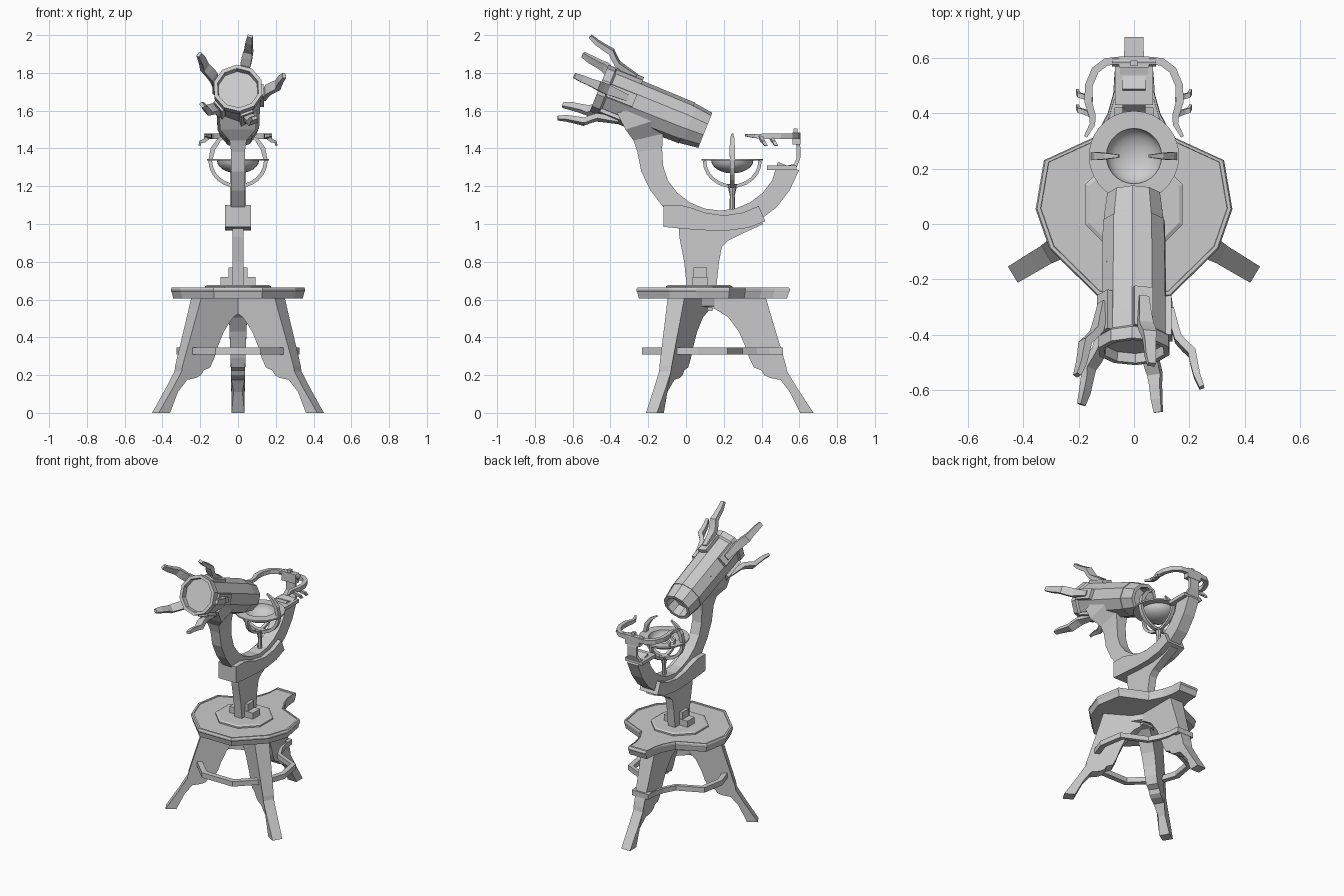
import bpy, bmesh, math
from mathutils import Vector, Matrix

if "Cube" in bpy.data.objects:
    bpy.data.objects.remove(bpy.data.objects["Cube"])

def finish(name, bm, mat=None, smooth=False):
    bmesh.ops.remove_doubles(bm, verts=bm.verts, dist=1e-5)
    bmesh.ops.recalc_face_normals(bm, faces=bm.faces)
    me = bpy.data.meshes.new(name)
    bm.to_mesh(me)
    bm.free()
    ob = bpy.data.objects.new(name, me)
    bpy.context.collection.objects.link(ob)
    if mat:
        me.transform(mat)
    if smooth:
        bpy.context.view_layer.objects.active = ob
        ob.select_set(True)
        bpy.ops.object.shade_smooth_by_angle(angle=math.radians(35))
        ob.select_set(False)
    return ob

def skin(name, rings, caps=True, closed=False, mat=None, smooth=False):
    """Join equal-length closed rings of points into a surface."""
    bm = bmesh.new()
    vr = [[bm.verts.new(p) for p in r] for r in rings]
    n = len(rings[0])
    pairs = list(zip(vr, vr[1:])) + ([(vr[-1], vr[0])] if closed else [])
    for a, b in pairs:
        for i in range(n):
            j = (i + 1) % n
            bm.faces.new((a[i], a[j], b[j], b[i]))
    if caps and not closed:
        bm.faces.new(vr[0])
        bm.faces.new(vr[-1])
    return finish(name, bm, mat, smooth)

def box(name, x, y, z, mat=None):
    c = [(x[0], y[0]), (x[1], y[0]), (x[1], y[1]), (x[0], y[1])]
    return skin(name, [[(a, b, h) for a, b in c] for h in z], mat=mat)

def side_profile(name, pts, width, mat=None):
    """Extrude a (y, z) outline along x; width(z) is the half width."""
    return skin(name, [[(s * width(z), y, z) for y, z in pts] for s in (-1, 1)], mat=mat)

def ribbon(name, pts, side, w, t, mat=None):
    """Rectangular bar along a path; w = half widths along side, t = half thicknesses."""
    pts, side, n = [Vector(p) for p in pts], Vector(side).normalized(), len(pts)
    w = w if isinstance(w, (list, tuple)) else [w] * n
    t = t if isinstance(t, (list, tuple)) else [t] * n
    rings = []
    for i, p in enumerate(pts):
        tan = (pts[min(i + 1, n - 1)] - pts[max(i - 1, 0)]).normalized()
        up = tan.cross(side).normalized() * t[i]
        sd = side * w[i]
        rings.append([p + sd + up, p - sd + up, p - sd - up, p + sd - up])
    return skin(name, rings, mat=mat)

def lathe(name, prof, n, mat=None, phase=0, smooth=False):
    """Revolve an (r, z) profile around z."""
    ang = [math.radians(phase) + math.tau * i / n for i in range(n)]
    return skin(name, [[(r * math.cos(a), r * math.sin(a), z) for a in ang] for r, z in prof],
                caps=False, closed=True, mat=mat, smooth=smooth)

# table top with a tongue over the rear leg
half = [(.13, -.262), (.305, -.09), (.355, .054), (.325, .23), (.14, .315),
        (.095, .40), (.075, .47), (.07, .55)]
outline = half + [(-x, y) for x, y in reversed(half)]
def level(s, z):
    return [(x * s, .1 + (y - .1) * s, z) for x, y in outline]
skin("table_top", [level(.965, .605), level(.99, .64), level(1, .645), level(1, .655),
                   level(.985, .665), level(.95, .665), level(.945, .66)])
lathe("table_plate", [(0, .65), (.19, .65), (.19, .67), (.175, .677), (0, .677)], 8,
      Matrix.Translation((0, .07, 0)), 22.5)
box("table_hub", (-.04, .04), (.05, .14), (.54, .62))

# brace linking the legs
skin("leg_brace", [level(.92, .31), level(.92, .345), level(.82, .345), level(.82, .31)], closed=True)

# three legs sharing one side profile
leg = [(.255, .62), (.275, .55), (.365, .25), (.37, .22), (.425, .13), (.51, 0), (.44, 0),
       (.385, .11), (.335, .175), (.28, .185), (.25, .2), (.235, .225), (.195, .24),
       (.17, .29), (.15, .35), (.115, .43), (.06, .505), (-.01, .55), (-.08, .565), (-.08, .62)]
def leg_width(z):
    if z < .12:
        return .034 - .1 * z
    return .036 if z < .2 else .036 + (z - .2) * .038
for nm, y0, ang in (("rear_leg", .165, 0), ("front_right_leg", .08, -121), ("front_left_leg", .08, 121)):
    side_profile(nm, leg, leg_width,
                 Matrix.Translation((0, y0, 0)) @ Matrix.Rotation(math.radians(ang), 4, 'Z'))

# pillar with clamp blocks
side_profile("pillar", [(.005, .66), (-.01, .8), (-.035, .93), (-.04, 1.0), (.36, 1.02), (.41, 1.0),
                        (.3, .95), (.22, .91), (.19, .88), (.175, .8), (.16, .66)], lambda z: .028)
box("pillar_clamp", (-.05, .05), (.04, .11), (.67, .77))
box("pillar_clamp_foot", (-.092, .092), (.035, .115), (.67, .72))

# cradle holding the curved arm
side_profile("cradle", [(-.12, 1.1), (-.12, .985), (-.02, .975), (.1, .967), (.22, .965), (.33, .98),
                        (.42, 1.015), (.385, 1.095), (.3, 1.06), (.2, 1.045), (.1, 1.06), (.03, 1.085),
                        (-.03, 1.1)], lambda z: .07)

# C-shaped arm, flaring into the saddle under the tube
C = Vector((0, .18, 1.39))
def arc(a, r=.372):
    a = math.radians(a)
    return C + Vector((0, r * math.cos(a), r * math.sin(a)))
path = [(0, -.25, 1.62), (0, -.225, 1.53), (0, -.2, 1.46)] + [arc(a) for a in range(180, 345, 15)] + [arc(347)]
ws = [.1, .095, .045] + [.036] * 6 + [.042] * 6
ts = [.12, .1, .08, .066, .06] + [.053] * 9 + [.06]
ribbon("curved_arm", path, (1, 0, 0), ws, ts)

# rear plate and upright hinge
box("rear_plate", (-.068, .068), (.43, .585), (1.287, 1.31))
ribbon("rear_upright", [(0, .54, 1.3), (0, .58, 1.31), (0, .595, 1.35), (0, .595, 1.41), (0, .585, 1.46)],
       (1, 0, 0), [.05, .05, .035, .035, .05], .01)
box("hinge_block", (-.055, .055), (.565, .605), (1.42, 1.485))
lathe("hinge_pin", [(0, -.08), (.017, -.08), (.017, .08), (0, .08)], 10,
      Matrix.Translation((0, .585, 1.47)) @ Matrix.Rotation(math.pi / 2, 4, 'Y'))
box("hinge_tab", (-.012, .012), (.57, .59), (1.48, 1.505))

# pair of hooked arms with small fingers
for nm, s in (("right", 1), ("left", -1)):
    ribbon(nm + "_hook", [(s * .05, .59, 1.465), (s * .1, .585, 1.465), (s * .14, .555, 1.465),
                          (s * .163, .5, 1.465), (s * .165, .44, 1.465), (s * .15, .39, 1.465),
                          (s * .15, .36, 1.465), (s * .175, .315, 1.47)],
           (0, 0, 1), [.015] * 5 + [.012, .01, .006], [.014] * 5 + [.012, .01, .006])
    for k, y in enumerate((.46, .405)):
        ribbon(nm + "_finger_%d" % k, [(s * .155, y - .01, 1.46), (s * .18, y, 1.44), (s * .198, y + .005, 1.435),
                                       (s * .205, y + .018, 1.415)], (0, 1, 0), .009, [.01, .01, .008, .005])

# basin with wide flat rim
B = Matrix.Translation((0, .245, 0))
bowl = [(.163, 1.335), (.163, 1.345), (.1, 1.345)]
bowl += [(.1 * math.cos(math.radians(a)), 1.343 - .063 * math.sin(math.radians(a))) for a in range(15, 91, 15)]
bowl += [(.112 * math.cos(math.radians(a)), 1.338 - .07 * math.sin(math.radians(a))) for a in range(90, -1, -15)]
lathe("basin", bowl, 28, B, smooth=True)

# gimbal holding the basin: crossed half rings, claws and stem
def gimbal(a):
    a = math.radians(a)
    return .147 * math.cos(a), 1.335 + .135 * math.sin(a)
for s in (1, -1):
    claw = [(.055, 1.475), (.1, 1.445), (.132, 1.4)] + [gimbal(a) for a in range(0, -91, -15)]
    ribbon("side_gimbal", [(s * x, 0, z) for x, z in claw], (0, 1, 0),
           [.005, .011, .014] + [.013] * 7, [.005, .01, .013] + [.01] * 7, B)
    ribbon("cross_gimbal", [(0, s * gimbal(a)[0], gimbal(a)[1]) for a in range(0, -91, -15)],
           (1, 0, 0), .011, .009, B)
lathe("gimbal_stem", [(0, 1.03), (.016, 1.03), (.013, 1.15), (.022, 1.19), (.03, 1.21), (0, 1.21)], 8, B)

# telescope tube: local z runs along the axis towards the front opening
d = Vector((0, -.929, .37)).normalized()
u = d.cross(Vector((1, 0, 0)))
T = Matrix((Vector((1, 0, 0)), u, d)).transposed().to_4x4()
T.translation = (0, -.46, 1.72)
PH = 57
lathe("tube", [(0, -.5), (.116, -.5), (.122, -.12), (.122, -.055), (.133, -.045), (.133, 0),
               (.112, 0), (.108, -.035), (0, -.035)], 10, T, PH)
lathe("eyepiece", [(0, -.52), (0, -.49), (.112, -.49), (.112, -.515), (.1, -.605), (.078, -.605),
                   (.072, -.53), (0, -.53)], 10, T, PH)

# five claws around the opening, each on a mount block
for k in range(5):
    a = 75 + 72 * k
    R = T @ Matrix.Rotation(math.radians(a), 4, 'Z')
    box("claw_mount_%d" % k, (.1, .137), (-.035, .035), (-.2, -.05), R)
    ribbon("claw_%d" % k, [(.135, 0, -.16), (.148, 0, -.09), (.16, 0, -.045), (.185, 0, -.015),
                           (.21, 0, .01), (.217, 0, .05), (.228, 0, .1), (.245, 0, .145)],
           (0, 1, 0), [.018, .022, .027, .027, .025, .02, .019, .014],
           [.01, .014, .014, .014, .015, .014, .012, .009], R)
